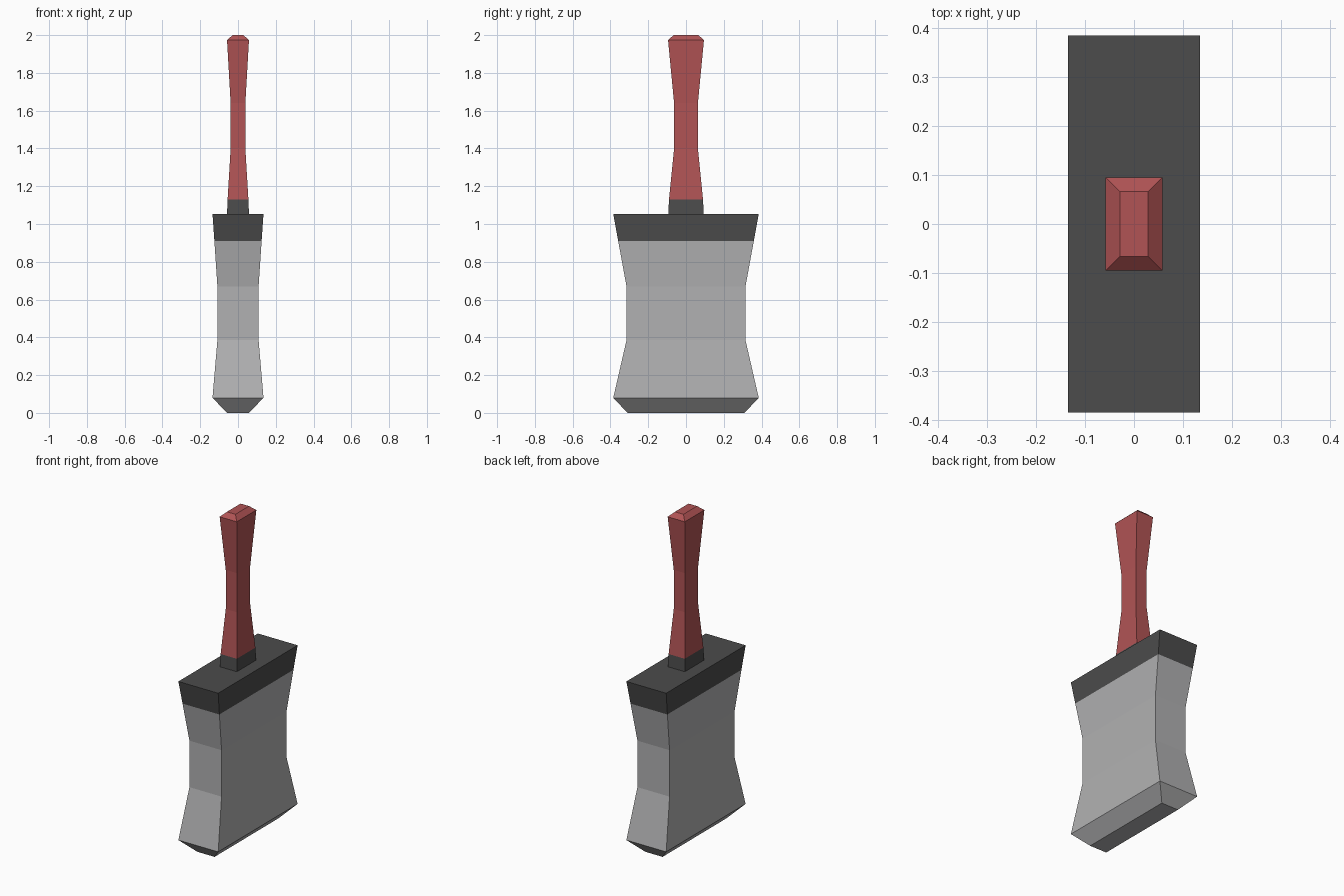
import bpy, bmesh

if "Cube" in bpy.data.objects:
    bpy.data.objects.remove(bpy.data.objects["Cube"])


def material(name, r, g, b):
    m = bpy.data.materials.new(name)
    m.diffuse_color = (r, g, b, 1)
    m.use_nodes = True
    m.node_tree.nodes["Principled BSDF"].inputs["Base Color"].default_value = m.diffuse_color
    return m


steel = material("steel grey", 0.44, 0.44, 0.445)
dark = material("dark grey", 0.072, 0.072, 0.072)
red = material("handle red", 0.44, 0.088, 0.09)


def loft(name, rings, mats, rule):
    """Skin rectangular rings (z, half x, half y); rule picks the colour by face height."""
    bm = bmesh.new()
    loops = [[bm.verts.new((sx * hx, sy * hy, z))
              for sx, sy in ((-1, -1), (1, -1), (1, 1), (-1, 1))]
             for z, hx, hy in rings]
    for a, b in zip(loops, loops[1:]):
        for i in range(4):
            j = (i + 1) % 4
            bm.faces.new((a[i], a[j], b[j], b[i]))
    bm.faces.new(loops[0][::-1])
    bm.faces.new(loops[-1])
    bmesh.ops.recalc_face_normals(bm, faces=bm.faces[:])
    for f in bm.faces:
        f.material_index = rule(f.calc_center_median().z)
    me = bpy.data.meshes.new(name)
    bm.to_mesh(me)
    bm.free()
    for m in mats:
        me.materials.append(m)
    ob = bpy.data.objects.new(name, me)
    bpy.context.collection.objects.link(ob)
    return ob


# Blade: waisted slab with chamfered bottom and dark top band
loft("blade",
     [(0, 0.058, 0.31), (0.08, 0.135, 0.385), (0.385, 0.109, 0.315),
      (0.67, 0.109, 0.315), (0.91, 0.125, 0.359), (1.053, 0.135, 0.385)],
     [steel, dark], lambda z: int(z > 0.91))

# Handle: waisted grip with dark collar and chamfered end
loft("handle",
     [(1.053, 0.058, 0.094), (1.13, 0.055, 0.09), (1.4, 0.039, 0.063),
      (1.64, 0.039, 0.063), (1.973, 0.058, 0.095), (2.0, 0.029, 0.066)],
     [red, dark], lambda z: int(z < 1.13))
